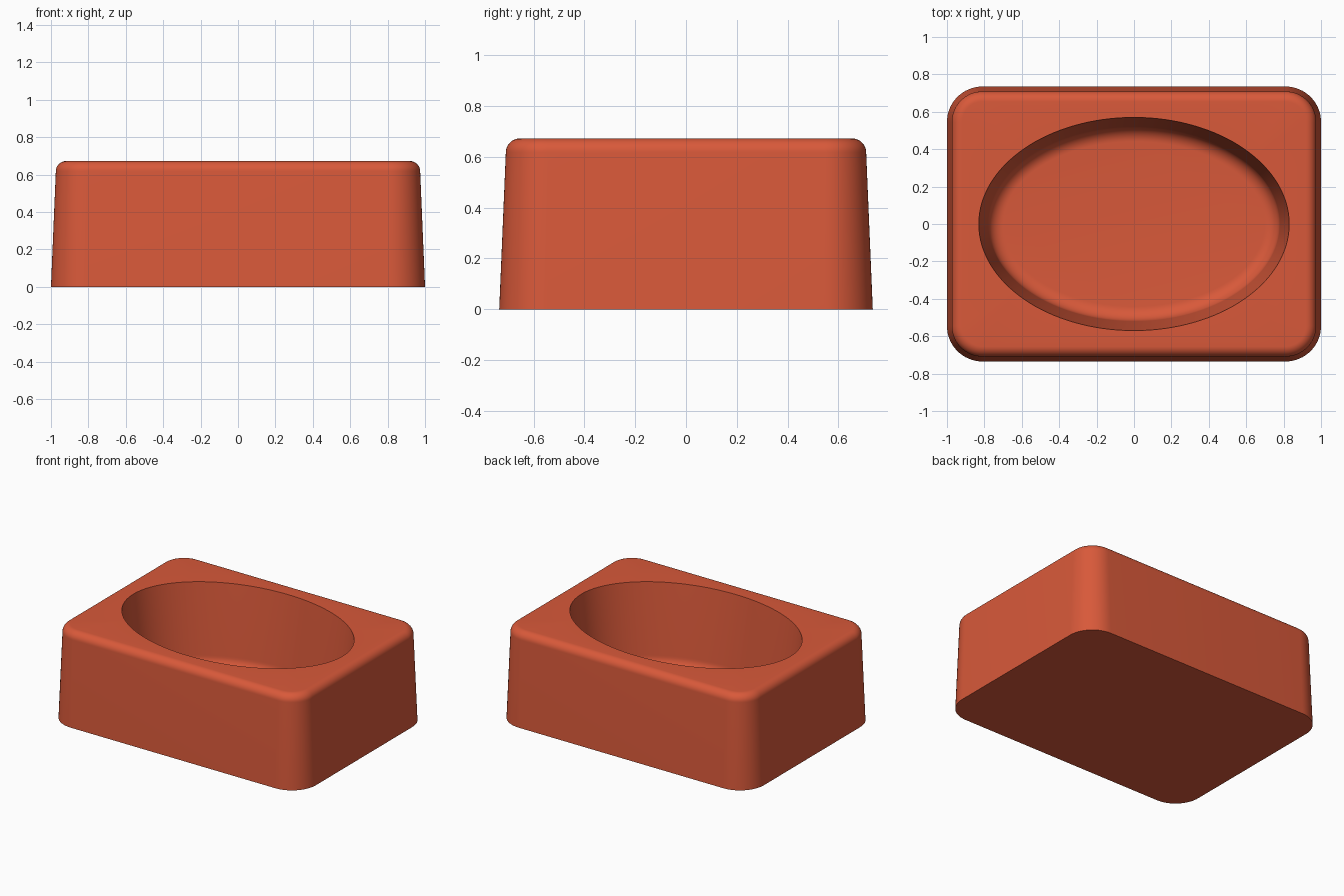
import bpy, bmesh
from math import sin, cos, pi, radians

old = bpy.data.objects.get("Cube")
if old:
    bpy.data.objects.remove(old, do_unlink=True)

HALF_X, HALF_Y, HEIGHT = 1.0, 0.735, 0.672
CORNER, DRAFT, EDGE = 0.19, 0.026, 0.055
RIM_X, RIM_Y, FLOOR = 0.83, 0.57, 0.09
BOWL_DRAFT, BOWL_FILLET = 0.05, 0.08
ARC, OVAL, STEPS = 16, 128, 10


def rounded_rect(bm, inset, z):
    """Ring of vertices around a rounded rectangle."""
    r = CORNER - inset
    ring = []
    for i, (sx, sy) in enumerate([(1, 1), (-1, 1), (-1, -1), (1, -1)]):
        for k in range(ARC + 1):
            a = pi / 2 * (i + k / ARC)
            ring.append(bm.verts.new((sx * (HALF_X - CORNER) + r * cos(a),
                                      sy * (HALF_Y - CORNER) + r * sin(a), z)))
    return ring


def ellipse(bm, inset, z):
    """Ring of vertices around the bowl."""
    angles = [2 * pi * k / OVAL for k in range(OVAL)]
    return [bm.verts.new(((RIM_X - inset) * cos(a), (RIM_Y - inset) * sin(a), z))
            for a in angles]


def skin(bm, rings):
    """Quads between successive rings."""
    for low, high in zip(rings, rings[1:]):
        for k in range(len(low)):
            n = (k + 1) % len(low)
            bm.faces.new((low[k], low[n], high[n], high[k]))


def ring_edges(bm, ring):
    return [bm.edges.get((ring[k - 1], ring[k])) for k in range(len(ring))]


bm = bmesh.new()
quarter = [pi / 2 * k / STEPS for k in range(STEPS + 1)]

# Tapered outer walls with a rounded top edge
outer = [rounded_rect(bm, 0, 0)]
outer += [rounded_rect(bm, DRAFT + EDGE * (1 - cos(a)), HEIGHT - EDGE * (1 - sin(a)))
          for a in quarter]
skin(bm, outer)

# Oval bowl with a sloping wall and a rounded foot
bowl = [ellipse(bm, 0, HEIGHT)]
bowl += [ellipse(bm, BOWL_DRAFT + BOWL_FILLET * (1 - cos(a)),
                 FLOOR + BOWL_FILLET * (1 - sin(a))) for a in quarter]
skin(bm, bowl)

# Underside, bowl floor and flat rim
bm.faces.new(outer[0])
bm.faces.new(bowl[-1])
bmesh.ops.triangle_fill(bm, use_beauty=True,
                        edges=ring_edges(bm, outer[-1]) + ring_edges(bm, bowl[0]))
bmesh.ops.recalc_face_normals(bm, faces=bm.faces)

mesh = bpy.data.meshes.new("basin_block")
bm.to_mesh(mesh)
bm.free()
block = bpy.data.objects.new("basin_block", mesh)
bpy.context.collection.objects.link(block)

# Terracotta red
colour = (0.69, 0.1, 0.042, 1)
red = bpy.data.materials.new("terracotta_red")
red.use_nodes = True
red.diffuse_color = colour
red.node_tree.nodes["Principled BSDF"].inputs["Base Color"].default_value = colour
mesh.materials.append(red)

bpy.ops.object.select_all(action="DESELECT")
block.select_set(True)
bpy.context.view_layer.objects.active = block
bpy.ops.object.shade_smooth_by_angle(angle=radians(35))
